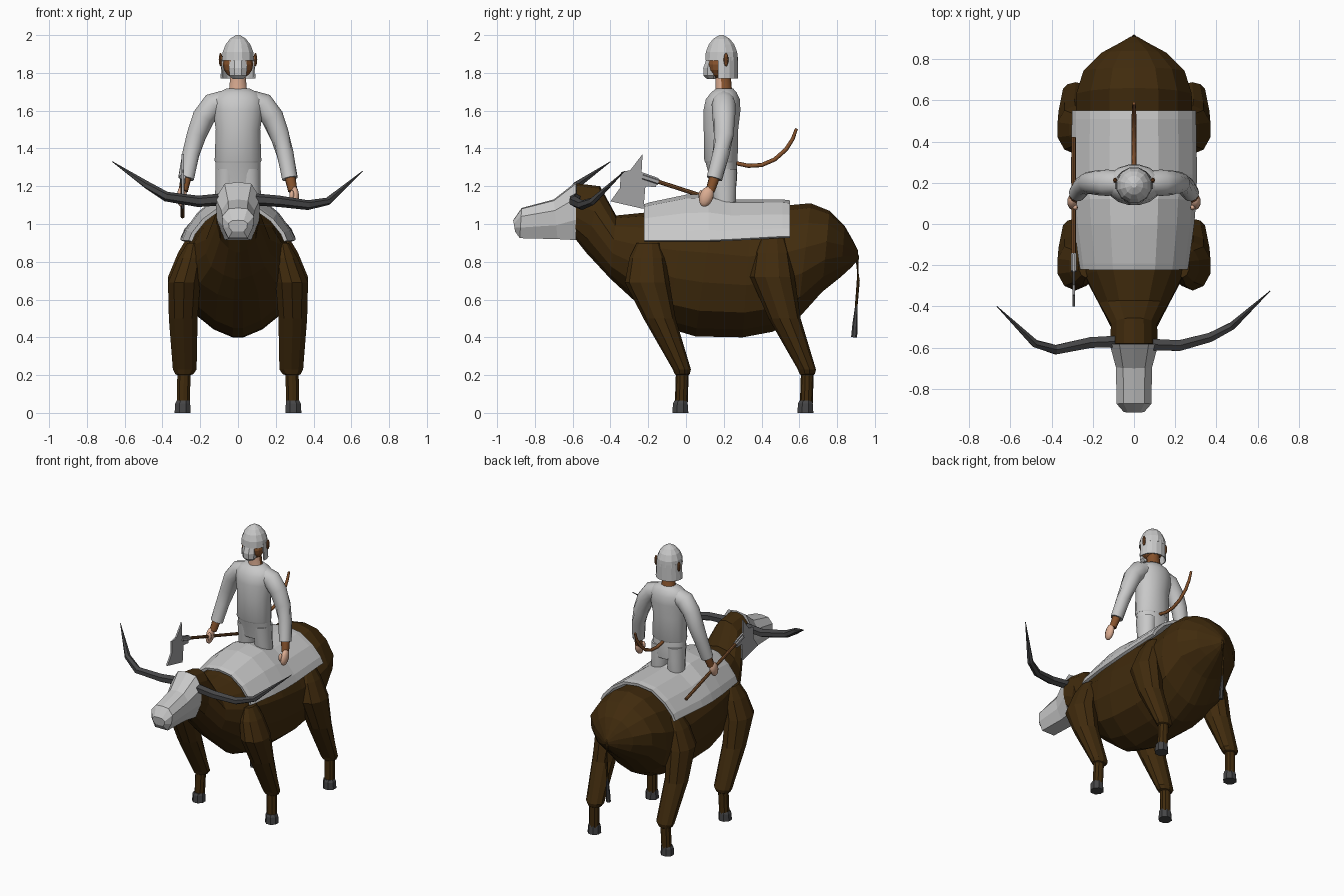
import bpy, bmesh, math
from mathutils import Vector, Matrix


def material(name, rgb):
    m = bpy.data.materials.new(name)
    m.diffuse_color = (*rgb, 1)
    return m


HIDE = material("dark brown hide", (0.052, 0.024, 0.004))
PALE = material("pale grey", (0.58, 0.58, 0.58))
HORN = material("dark horn", (0.06, 0.06, 0.062))
FUR = material("brown fur", (0.24, 0.085, 0.025))
SKIN = material("peach skin", (0.72, 0.42, 0.29))
WOOD = material("wood", (0.20, 0.08, 0.025))
STEEL = material("steel", (0.36, 0.36, 0.37))


def finish(name, bm, mats, smooth=0):
    bmesh.ops.recalc_face_normals(bm, faces=bm.faces[:])
    me = bpy.data.meshes.new(name)
    bm.to_mesh(me)
    bm.free()
    ob = bpy.data.objects.new(name, me)
    bpy.context.collection.objects.link(ob)
    for m in mats:
        me.materials.append(m)
    if smooth:
        bpy.ops.object.select_all(action='DESELECT')
        ob.select_set(True)
        bpy.context.view_layer.objects.active = ob
        bpy.ops.object.shade_smooth_by_angle(angle=math.radians(smooth))
    return ob


def loft(name, rings, mat, smooth=0, closed=True):
    """Skin a list of equal-length point rings."""
    bm = bmesh.new()
    vs = [[bm.verts.new(p) for p in r] for r in rings]
    n = len(vs[0])
    for a, b in zip(vs, vs[1:]):
        for i in range(n if closed else n - 1):
            j = (i + 1) % n
            bm.faces.new((a[i], a[j], b[j], b[i]))
    if closed:
        bm.faces.new(vs[0])
        bm.faces.new(vs[-1])
    return finish(name, bm, [mat], smooth)


def stack(name, rows, mat, n=10, smooth=0):
    """Horizontal elliptical rings: z, x, y, rx, ry."""
    ang = [2 * math.pi * (i + 0.5) / n for i in range(n)]
    return loft(name, [[(x + rx * math.cos(a), y + ry * math.sin(a), z) for a in ang]
                       for z, x, y, rx, ry in rows], mat, smooth)


def tube(name, path, mat, n=6, smooth=0):
    """Round tube along x, y, z, radius points."""
    pts = [Vector(p[:3]) for p in path]
    rings = []
    for i, p in enumerate(pts):
        d = pts[min(i + 1, len(pts) - 1)] - pts[max(i - 1, 0)]
        q = d.to_track_quat('Z', 'X')
        rings.append([p + q @ Vector((path[i][3] * math.cos(2 * math.pi * k / n),
                                      path[i][3] * math.sin(2 * math.pi * k / n), 0))
                      for k in range(n)])
    return loft(name, rings, mat, smooth)


def ball(name, c, r, mat, seg=10, rows=8, smooth=0, rot=0):
    bm = bmesh.new()
    bmesh.ops.create_uvsphere(bm, u_segments=seg, v_segments=rows, radius=1)
    bm.transform(Matrix.Translation(c) @ Matrix.Rotation(rot, 4, 'X') @ Matrix.Diagonal((*r, 1)))
    return finish(name, bm, [mat], smooth)


def sections(rows, half):
    """Upright rings: top y, top z, bottom y, bottom z, half width."""
    full = half + [(-a, t) for a, t in reversed(half) if a > 0]
    return [[(w * a, yb + (yt - yb) * t, zb + (zt - zb) * t) for a, t in full]
            for yt, zt, yb, zb, w in rows]


# Bovine body and neck
BODY = [(-.58, 1.215, -.585, .92, .115), (-.455, 1.2, -.53, .85, .112),
        (-.37, 1.045, -.40, .71, .17), (-.22, 1.06, -.28, .60, .24),
        (0, 1.11, -.10, .45, .27), (.15, 1.12, .05, .405, .285),
        (.35, 1.09, .30, .40, .285), (.55, 1.10, .46, .43, .282),
        (.66, 1.11, .59, .495, .28), (.76, 1.07, .72, .64, .245),
        (.84, .99, .82, .72, .155), (.88, .92, .875, .77, .07), (.91, .86, .91, .81, .015)]
loft("bovine_body", sections(BODY, [(0, 1), (.42, .96), (.75, .83), (1, .62), (1, .40),
                                   (.84, .19), (.45, .06), (.1, 0)]), HIDE)

# Bovine face
loft("bovine_face", sections([(-.583, 1.222, -.583, .915, .118), (-.70, 1.13, -.68, .92, .088),
                              (-.87, 1.085, -.88, .925, .084), (-.915, 1.02, -.905, .96, .05)],
                             [(0, 1), (.6, .97), (1, .72), (.95, .35), (.6, 0), (0, 0)]), PALE)

# Saddle cloth draped over the back
CLOTH = [(-.22, 1.095, .245, .91), (-.19, 1.105, .25, .91), (0, 1.145, .275, .91),
         (.12, 1.15, .284, .91), (.24, 1.12, .288, .915), (.51, 1.12, .284, .93),
         (.55, 1.115, .284, .93)]
DRAPE = [(0, 1), (.4, .92), (.73, .60), (.96, .22), (1.03, 0)]
DRAPE = [(-a, t) for a, t in reversed(DRAPE[1:])] + DRAPE
cloth = loft("saddle_cloth", [[(w * a, y, low + (z - low) * t) for a, t in DRAPE]
                              for y, z, w, low in CLOTH], PALE, closed=False)
mod = cloth.modifiers.new("thickness", 'SOLIDIFY')
mod.thickness = .02
mod.offset = 0

# Legs and hooves
LEG = [(.90, .235, -.2, .035, .06), (.82, .25, -.205, .07, .095), (.69, .285, -.205, .09, .118),
       (.50, .29, -.14, .08, .085), (.23, .282, -.022, .066, .048), (.205, .284, -.02, .05, .04),
       (.20, .286, -.02, .037, .034), (.05, .29, -.025, .036, .034)]
HOOF = [(.065, .29, -.028, .038, .036), (.05, .293, -.03, .043, .042), (0, .293, -.03, .046, .046)]
for end, dy, dz in (("front", 0, 0), ("rear", .662, .03)):
    for side, s in (("right", 1), ("left", -1)):
        stack(f"{end}_{side}_leg", [(z + (dz if z > .6 else 0), s * x, y + dy, rx, ry)
                                    for z, x, y, rx, ry in LEG], HIDE)
        stack(f"{end}_{side}_hoof", [(z, s * x, y + dy, rx, ry)
                                     for z, x, y, rx, ry in HOOF], HORN, 8)

# Horns
tube("left_horn", [(-.09, -.57, 1.13, .032), (-.21, -.575, 1.12, .03), (-.38, -.61, 1.145, .026),
                   (-.48, -.58, 1.205, .021), (-.665, -.40, 1.33, .002)], HORN)
tube("right_horn", [(.09, -.585, 1.13, .032), (.22, -.59, 1.12, .03), (.37, -.55, 1.10, .026),
                    (.475, -.495, 1.12, .021), (.66, -.325, 1.28, .002)], HORN)

# Bovine tail and tuft
tube("bovine_tail", [(0, .88, .86, .012), (0, .905, .83, .011), (0, .912, .7, .008),
                     (0, .90, .55, .007)], HIDE)
tube("tail_tuft", [(0, .903, .58, .006), (0, .895, .47, .014), (0, .89, .40, .016)], HORN)

# Rider trunk, hips and legs
stack("tunic", [(1.325, 0, .185, .122, .085), (1.335, 0, .185, .126, .09), (1.5, 0, .185, .12, .093),
                (1.6, 0, .19, .135, .1), (1.66, 0, .195, .135, .092), (1.695, 0, .2, .11, .07),
                (1.718, 0, .205, .06, .045)], PALE, 16, 60)
stack("hips", [(1.2, 0, .2, .115, .068), (1.27, 0, .195, .122, .078),
               (1.33, 0, .185, .121, .084)], PALE, 16, 60)
for side, s in (("right", 1), ("left", -1)):
    stack(f"rider_{side}_leg", [(1.04, s * .07, .205, .052, .052), (1.1, s * .067, .205, .057, .06),
                                (1.2, s * .062, .2, .06, .068),
                                (1.29, s * .06, .195, .062, .075)], PALE, 12, 60)
    # Sleeve, wrist, hand, ear
    tube(f"{side}_sleeve", [(s * .07, .2, 1.65, .058), (s * .13, .2, 1.632, .064),
                            (s * .182, .2, 1.565, .06), (s * .22, .2, 1.47, .053),
                            (s * .25, .185, 1.37, .046), (s * .275, .15, 1.24, .042)],
         PALE, 12, 60)
    tube(f"{side}_wrist", [(s * .273, .155, 1.26, .03), (s * .29, .128, 1.175, .025)], FUR, 8, 60)
    ball(f"{side}_hand", (s * .3, .108, 1.145), (.024, .036, .056), SKIN, 10, 8, 60, -.35)
    ball(f"{side}_thumb", (s * .285, .08, 1.15), (.013, .014, .03), SKIN, 8, 6, 60)
    ball(f"{side}_ear", (s * .092, .212, 1.87), (.01, .013, .036), FUR, 8, 6)

# Neck: skin in front, fur behind
neck = stack("neck", [(1.69, 0, .205, .062, .052), (1.72, 0, .2, .048, .044),
                      (1.80, 0, .195, .040, .042)], SKIN, 12, 60)
neck.data.materials.append(FUR)
for p in neck.data.polygons:
    p.material_index = 1 if p.center.y > .19 else 0

# Head, muzzle and helmet
ball("head", (0, .178, 1.845), (.08, .072, .078), FUR, 12, 8)
stack("muzzle", [(1.768, 0, .135, .03, .026), (1.785, 0, .13, .048, .04),
                 (1.825, 0, .13, .052, .042), (1.865, 0, .137, .048, .034),
                 (1.90, 0, .14, .045, .03)], PALE, 8)
stack("helmet_dome", [(1.865, 0, .188, .088, .089), (1.91, 0, .188, .084, .086),
                      (1.95, 0, .188, .068, .07), (1.98, 0, .188, .044, .046),
                      (2.0, 0, .188, .012, .012)], PALE, 12)
arc = [math.radians(-12 + 204 * i / 10) for i in range(11)]
flap = loft("helmet_neck_flap", [[(r * math.cos(a), .188 + .087 * math.sin(a), z) for a in arc]
                                 for z, r in ((1.885, .086), (1.77, .094))], PALE, closed=False)
flap.modifiers.new("thickness", 'SOLIDIFY').thickness = .008

# Rider tail
tube("rider_tail", [(0, .25, 1.325, .011), (0, .33, 1.308, .011), (0, .40, 1.312, .011),
                    (0, .47, 1.342, .011), (0, .53, 1.395, .011), (0, .565, 1.45, .01),
                    (0, .585, 1.505, .008)], FUR, 8, 60)

# Axe handle and head
tube("axe_handle", [(-.293, .42, 1.04, .011), (-.293, -.15, 1.225, .011)], WOOD, 8)
OUTLINE = [(-.225, 1.08), (-.40, 1.12), (-.35, 1.19), (-.345, 1.275), (-.295, 1.285),
           (-.23, 1.37), (-.235, 1.275), (-.145, 1.243), (-.16, 1.195), (-.215, 1.2)]
bm = bmesh.new()
face = bm.faces.new([bm.verts.new((-.299, y, z)) for y, z in OUTLINE])
ext = bmesh.ops.extrude_face_region(bm, geom=[face])
bmesh.ops.translate(bm, vec=(.012, 0, 0),
                    verts=[v for v in ext["geom"] if isinstance(v, bmesh.types.BMVert)])
finish("axe_head", bm, [STEEL])
tube("axe_socket", [(-.293, -.145, 1.222, .016), (-.293, -.23, 1.25, .016)], STEEL, 6)
